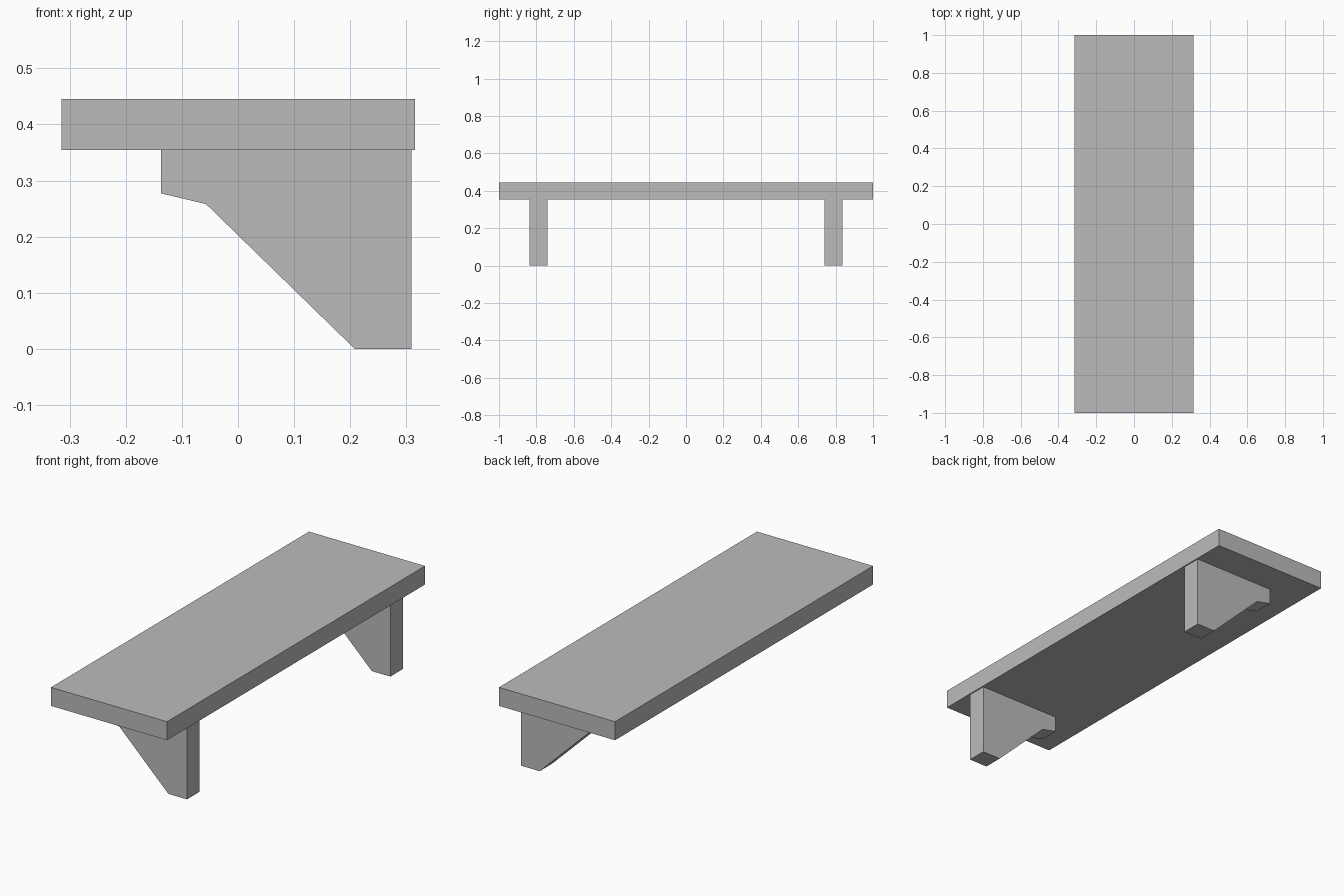
import bpy
import bmesh

cube = bpy.data.objects.get("Cube")
if cube:
    bpy.data.objects.remove(cube, do_unlink=True)

grey = bpy.data.materials.new("plain_grey")
grey.use_nodes = True
colour = (0.5, 0.5, 0.5, 1)
grey.diffuse_color = colour
grey.node_tree.nodes["Principled BSDF"].inputs["Base Color"].default_value = colour


def extrude_profile(name, profile, y_start, y_end):
    """Extrude a closed x-z outline along y into a solid part."""
    bm = bmesh.new()
    face = bm.faces.new([bm.verts.new((x, y_start, z)) for x, z in profile])
    result = bmesh.ops.extrude_face_region(bm, geom=[face])
    moved = [v for v in result["geom"] if isinstance(v, bmesh.types.BMVert)]
    bmesh.ops.translate(bm, verts=moved, vec=(0, y_end - y_start, 0))
    bmesh.ops.recalc_face_normals(bm, faces=bm.faces)
    mesh = bpy.data.meshes.new(name)
    bm.to_mesh(mesh)
    bm.free()
    mesh.materials.append(grey)
    obj = bpy.data.objects.new(name, mesh)
    bpy.context.collection.objects.link(obj)
    return obj


# Shelf board
SHELF_BOTTOM, SHELF_TOP, HALF_WIDTH = 0.354, 0.445, 0.315
extrude_profile("shelf_board", [(-HALF_WIDTH, SHELF_BOTTOM), (HALF_WIDTH, SHELF_BOTTOM),
                                (HALF_WIDTH, SHELF_TOP), (-HALF_WIDTH, SHELF_TOP)], -1, 1)

# Pair of wall brackets under the board
bracket = [(0.309, SHELF_BOTTOM), (0.309, 0), (0.208, 0),
           (-0.057, 0.258), (-0.137, 0.277), (-0.137, SHELF_BOTTOM)]
for name, side in (("front_bracket", -1), ("back_bracket", 1)):
    extrude_profile(name, bracket, side * 0.74, side * 0.837)
